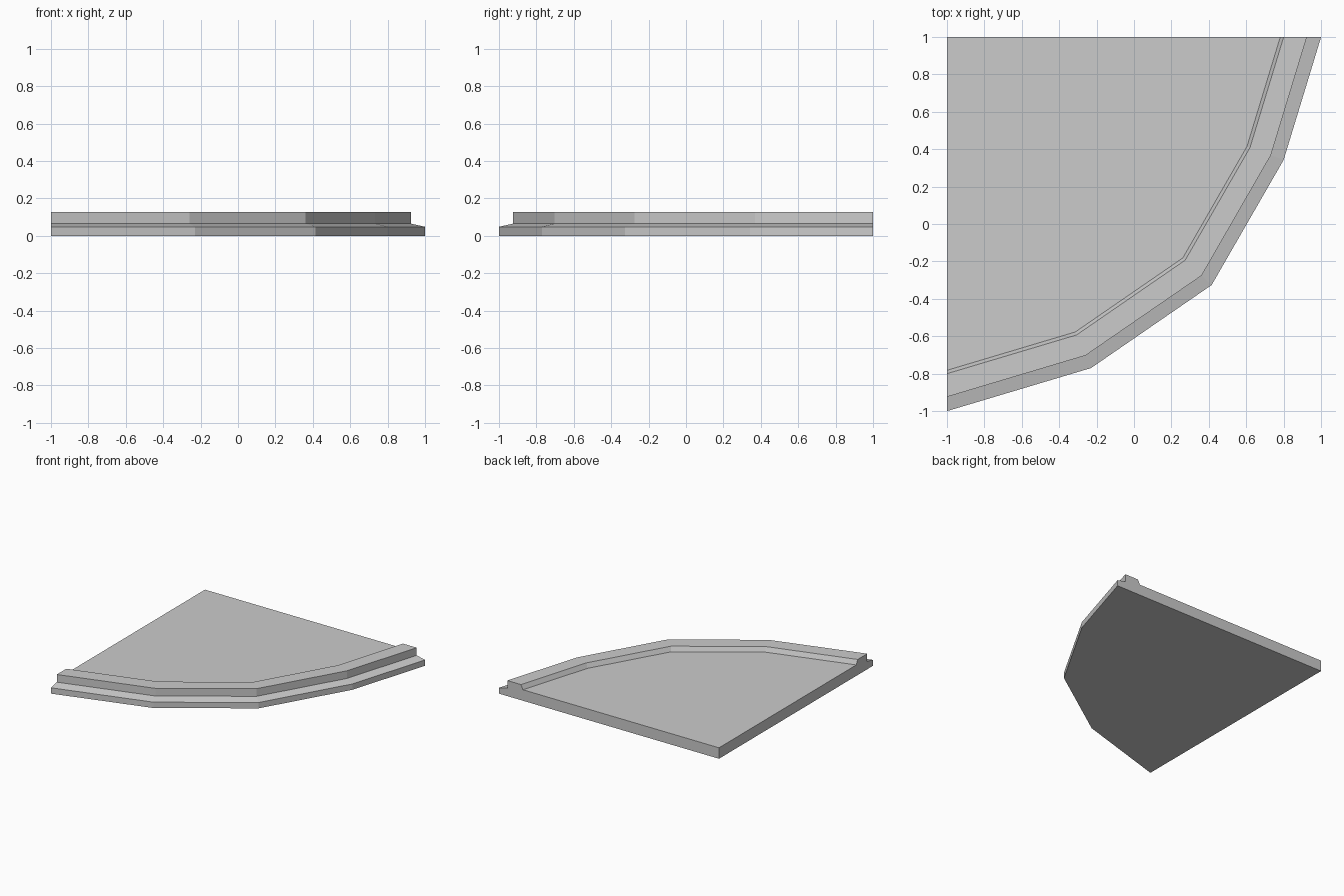
import bpy
import bmesh

cube = bpy.data.objects.get("Cube")
if cube:
    bpy.data.objects.remove(cube, do_unlink=True)

# One grey for the whole slab
grey = bpy.data.materials.new("light_grey")
grey.use_nodes = True
colour = (0.6, 0.6, 0.6, 1.0)
grey.diffuse_color = colour
grey.node_tree.nodes["Principled BSDF"].inputs["Base Color"].default_value = colour

# Outer edge of the quarter round, measured from its square corner
CORNER = (-1.0, 1.0)
EDGE = [(0, -2), (0.77, -1.77), (1.415, -1.326), (1.8, -0.657), (2, 0)]

# Cross-section as (fraction of the outer edge, height): base, ledge, raised rim, floor
PROFILE = [(1, 0), (1, 0.048), (0.962, 0.065), (0.962, 0.128),
           (0.9, 0.128), (0.891, 0.09)]

bm = bmesh.new()


def vert(x, y, z):
    return bm.verts.new((CORNER[0] + x, CORNER[1] + y, z))


rings = [[vert(x * f, y * f, z) for f, z in PROFILE] for x, y in EDGE]
bottom = vert(0, 0, 0)
top = vert(0, 0, PROFILE[-1][1])

# Stepped rim strips around the edge
for a, b in zip(rings, rings[1:]):
    for i in range(len(PROFILE) - 1):
        bm.faces.new((a[i], b[i], b[i + 1], a[i + 1]))

# Floor, underside and the two straight cut sides
bm.faces.new([top] + [r[-1] for r in rings])
bm.faces.new([bottom] + [r[0] for r in rings])
for ring in (rings[0], rings[-1]):
    bm.faces.new([bottom] + ring + [top])
bmesh.ops.recalc_face_normals(bm, faces=bm.faces)

mesh = bpy.data.meshes.new("quarter_round_slab")
bm.to_mesh(mesh)
bm.free()
mesh.materials.append(grey)
slab = bpy.data.objects.new("quarter_round_slab", mesh)
bpy.context.collection.objects.link(slab)
